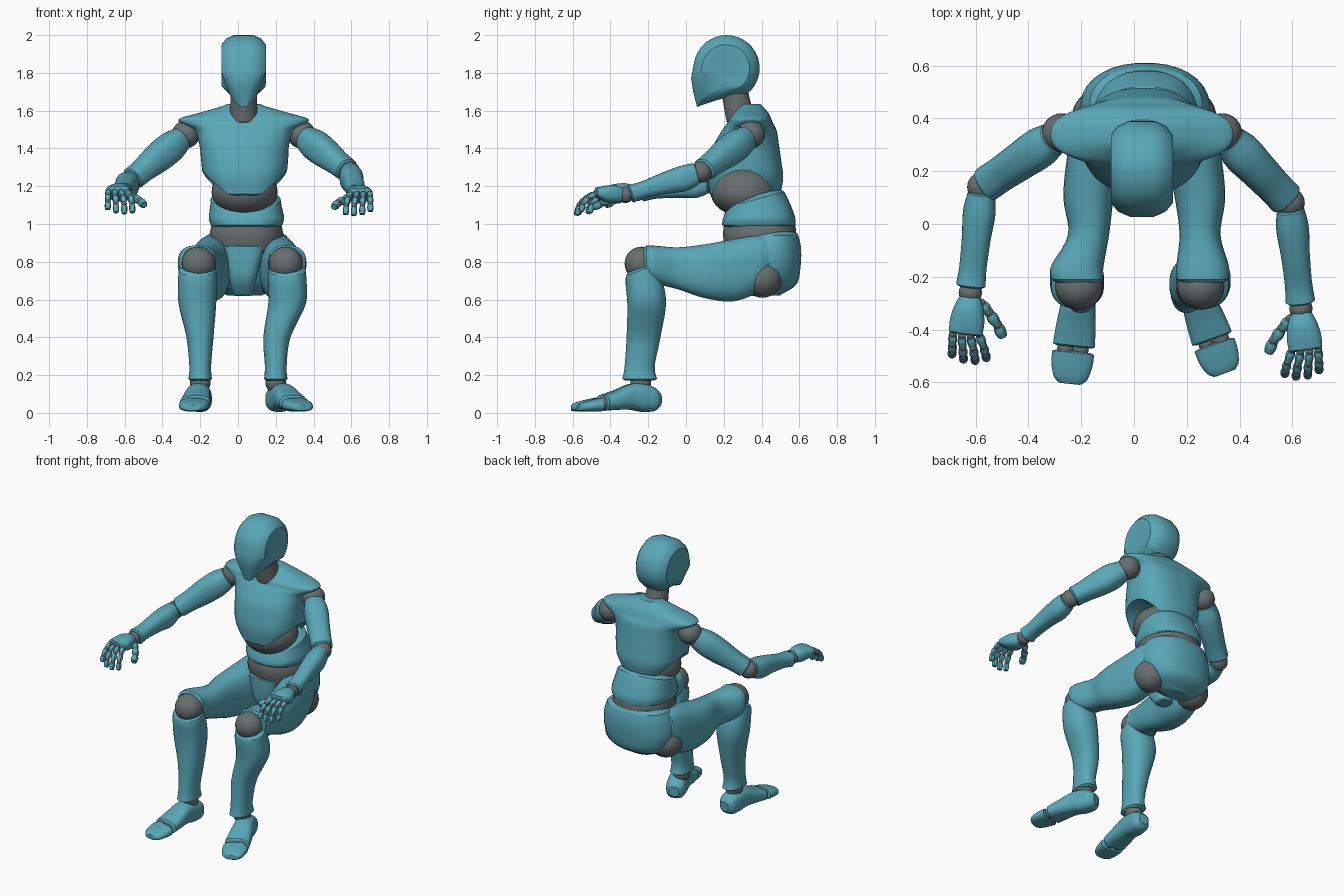
import bpy, bmesh
from math import sin, cos, pi, radians
from mathutils import Vector as V

if "Cube" in bpy.data.objects:
    bpy.data.objects.remove(bpy.data.objects["Cube"])


def material(name, rgb):
    m = bpy.data.materials.new(name)
    m.diffuse_color = (*rgb, 1)
    m.use_nodes = True
    m.node_tree.nodes["Principled BSDF"].inputs["Base Color"].default_value = m.diffuse_color
    return m


TEAL = material("teal_shell", (0.10, 0.39, 0.48))
GREY = material("dark_joint", (0.14, 0.16, 0.16))
X, Y, Z = V((1, 0, 0)), V((0, 1, 0)), V((0, 0, 1))


def shade(o):
    bpy.ops.object.select_all(action='DESELECT')
    o.select_set(True)
    bpy.context.view_layer.objects.active = o
    bpy.ops.object.shade_smooth_by_angle(angle=radians(32))


def skin(name, mat, loops):
    """Closed surface through a list of equal point loops."""
    bm = bmesh.new()
    vs = [[bm.verts.new(p) for p in lp] for lp in loops]
    n = len(vs[0])
    for a, b in zip(vs, vs[1:]):
        for i in range(n):
            bm.faces.new((a[i], a[(i + 1) % n], b[(i + 1) % n], b[i]))
    bm.faces.new(vs[0])
    bm.faces.new(vs[-1])
    bmesh.ops.recalc_face_normals(bm, faces=bm.faces)
    me = bpy.data.meshes.new(name)
    bm.to_mesh(me)
    bm.free()
    o = bpy.data.objects.new(name, me)
    bpy.context.collection.objects.link(o)
    me.materials.append(mat)
    shade(o)
    return o


def loft(name, mat, rings, u=X, v=Y, e=2.3, n=32, steps=5):
    """Superellipse rings (x, y, z, half_u, half_v, tilt) joined by a smooth spline."""
    r = [tuple(q) + (0,) * (6 - len(q)) for q in rings]
    r = [r[0]] + r + [r[-1]]
    dense = []
    for k in range(1, len(r) - 2):
        for s in range(steps):
            t = s / steps
            dense.append([.5 * (2 * b + (c - a) * t + (2 * a - 5 * b + 4 * c - d) * t * t
                                + (3 * b - a - 3 * c + d) * t ** 3)
                          for a, b, c, d in zip(*r[k - 1:k + 3])])
    dense.append(list(r[-1]))

    def cap(end, near):
        step = (V(end[:3]) - V(near[:3])).normalized() * min(end[3:5]) * .15
        return [*(V(end[:3]) + step), end[3] * .82, end[4] * .82, end[5]]
    dense = [cap(dense[0], dense[1])] + dense + [cap(dense[-1], dense[-2])]

    def sp(c):
        return (abs(c) ** (2 / e)) * (1 if c > 0 else -1)
    loops = []
    for x, y, z, a, b, k in dense:
        loop = []
        for i in range(n):
            t = 2 * pi * (i + .5) / n
            q = V((x, y, z)) + u * a * sp(cos(t)) + v * b * sp(sin(t))
            q.z += k * (q.y - y)
            loop.append(q)
        loops.append(loop)
    return skin(name, mat, loops)


def limb(name, mat, p0, p1, prof, up=Z, e=2.3, n=32):
    """Loft from p0 to p1; prof = (t, half_width, half_height, shift_up)."""
    p0, p1 = V(p0), V(p1)
    d = p1 - p0
    v = (up - up.project(d)).normalized()
    u = v.cross(d).normalized()
    return loft(name, mat, [(*(p0 + d * t + v * s), a, b) for t, a, b, s in prof], u, v, e, n)


def ball(name, c, r, s=(1, 1, 1)):
    seg = 32 if r > .03 else 12
    bpy.ops.mesh.primitive_uv_sphere_add(segments=seg, ring_count=seg // 2, radius=r, location=c)
    o = bpy.context.object
    o.name, o.scale = name, s
    o.data.materials.append(GREY)
    shade(o)


# Head: helmet side profile stepped in width, tapering towards the chin
def face(x, y, z):
    f = min(1, max(0, (1.80 - z) / .18)) * min(1, max(0, (.3 - y) / .16))
    return (.03 + x * (1 - .6 * f), y, z)


prof = [(.215 + .175 * cos(radians(a)), 1.825 + .175 * sin(radians(a))) for a in range(-50, 171, 10)]
prof += [(.032, 1.80), (.027, 1.77), (.038, 1.70), (.058, 1.62), (.13, 1.645), (.21, 1.67)]
widths = [(-.113, .45), (-.117, .6), (-.117, .72), (-.092, .9), (-.05, 1)]
widths += [(-x, s) for x, s in reversed(widths)]
skin("head", TEAL, [[face(x, .2 + (y - .2) * s, 1.82 + (z - 1.82) * s) for y, z in prof]
                    for x, s in widths])
loft("neck", GREY, [(.03, .30, 1.54, .08, .085), (.03, .275, 1.62, .072, .075), (.03, .255, 1.72, .07, .07)], e=2)

# Chest shell with arched openings over the abdomen
chest = loft("chest", TEAL, [
    (.035, .315, 1.17, .18, .19, .06), (.035, .315, 1.25, .218, .20), (.035, .315, 1.33, .23, .19),
    (.033, .32, 1.42, .238, .172), (.032, .335, 1.495, .265, .145), (.03, .34, 1.535, .335, .12),
    (.03, .34, 1.56, .335, .11), (.03, .345, 1.59, .23, .09), (.03, .345, 1.625, .11, .06)], e=2.5, n=48)
bpy.ops.mesh.primitive_cylinder_add(vertices=48, radius=.165, depth=1, location=(.03, .30, 1.12), rotation=(0, pi / 2, 0))
cutter = bpy.context.object
cutter.name = "chest_cutter"
cut = chest.modifiers.new("arch", 'BOOLEAN')
cut.operation, cut.object = 'DIFFERENCE', cutter
bpy.context.view_layer.objects.active = chest
bpy.ops.object.modifier_apply(modifier="arch")
bpy.data.objects.remove(cutter)
shade(chest)

# Waist and pelvis
ball("abdomen", (.035, .305, 1.17), .175, (1, 1, .75))
loft("belt", TEAL, [(.045, .385, .995, .19, .195), (.045, .385, 1.03, .2, .192, .05),
                    (.042, .375, 1.09, .19, .17, .2), (.04, .37, 1.13, .185, .15, .28)], e=2.4)
loft("waist_joint", GREY, [(.045, .39, .86, .18, .18), (.045, .39, .94, .195, .195),
                           (.045, .39, 1.02, .18, .185)], e=2.2)
loft("pelvis", TEAL, [(.035, .45, .63, .11, .06), (.035, .455, .68, .195, .13), (.04, .44, .77, .242, .167),
                      (.045, .43, .87, .242, .18), (.045, .455, .94, .212, .14)], e=2.2)
loft("groin_plate", TEAL, [(.025, .32, .625, .05, .05), (.025, .28, .72, .075, .07),
                           (.03, .26, .88, .11, .06)], e=2.8)

# Per side: hip x, mid thigh x, knee x, ankle x, heel, toe tip
LEGS = {"right": (-1, -.135, -.172, -.215, -.2, (-.195, -.14, 0), (-.243, -.61, 0)),
        "left": (1, .212, .25, .26, .2, (.19, -.14, 0), (.345, -.57, 0))}
for side, (s, hip, mid, knee, ankle, heel, toe) in LEGS.items():
    ball(side + "_hip_joint", (hip - s * .005, .405, .715), .105)
    loft(side + "_thigh", TEAL, [
        (hip, .44, .83, .075, .10), (hip, .38, .79, .098, .15), (hip * .6 + mid * .4, .25, .755, .105, .165),
        (mid, .1, .75, .096, .143), (mid, -.04, .765, .078, .112), (knee, -.16, .785, .1, .1),
        (knee, -.21, .80, .098, .087)], X, Z, 2.5)
    ball(side + "_knee_joint", (knee * .97, -.235, .79), .09)
    loft(side + "_shin", TEAL, [
        (ankle, -.245, .18, .062, .092), (ankle, -.245, .25, .058, .08), (ankle * .9 + knee * .1, -.225, .4, .072, .09),
        (knee, -.208, .58, .1, .103, .1), (knee, -.228, .71, .102, .092, .3), (knee, -.235, .755, .098, .083, .35)], e=2.3)
    ball(side + "_ankle_joint", (ankle, -.24, .16), .055)
    # foot and toe cap, profile given by distance from the heel
    limb(side + "_foot", TEAL, heel, toe, [
        (.01, .04, .04, .07), (.07, .06, .062, .072), (.2, .064, .075, .08), (.35, .066, .068, .085),
        (.52, .075, .052, .068), (.68, .08, .041, .052)], e=2.6)
    limb(side + "_toe_cap", TEAL, heel, toe, [
        (.74, .08, .036, .043), (.84, .078, .031, .038), (.94, .065, .024, .032), (.985, .045, .018, .028)], e=2.6)
    h, t = V(heel), V(toe)
    inner = (t - h).cross(Z).normalized() * .03 * s
    ball(side + "_toe_joint", h.lerp(t, .71) - inner + Z * .05, .032)
    ball(side + "_toe_joint_outer", h.lerp(t, .71) + inner + Z * .042, .028)

# Per side: shoulder, elbow, wrist
ARMS = {"right": (-1, (-.275, .345, 1.475), (-.575, .14, 1.225), (-.62, -.25, 1.165)),
        "left": (1, (.335, .345, 1.475), (.59, .08, 1.275), (.632, -.31, 1.155))}
for side, (s, sh, el, wr) in ARMS.items():
    ball(side + "_shoulder_joint", sh, .074)
    limb(side + "_upper_arm", TEAL, sh, el, [
        (.1, .062, .065, 0), (.28, .077, .08, 0), (.5, .073, .078, 0), (.75, .068, .064, 0),
        (.93, .068, .06, 0)], e=2.4)
    ball(side + "_elbow_joint", el, .057)
    limb(side + "_forearm", TEAL, el, wr, [
        (.07, .052, .058, 0), (.25, .062, .068, -.005), (.5, .055, .057, 0), (.78, .052, .045, 0),
        (.95, .056, .049, 0)], e=2.5)
    w = V(wr)
    ball(side + "_wrist_joint", w + V((0, -.01, 0)), .044)
    limb(side + "_palm", TEAL, w + V((0, -.025, 0)), w + V((s * .018, -.165, .008)), [
        (.05, .042, .038, 0), (.35, .058, .048, 0), (.7, .066, .042, 0), (1, .063, .026, .004)], e=2.5)
    # digits: chains of bones with small joints
    digits = []
    for i in range(4):
        p = w + V((s * (.066 - .033 * i), -.166 - .006 * (i in (1, 2)), .006))
        out = s * (.002 - .006 * i)
        k = (.85, 1, 1.05, 1)[i]
        digits.append((f"finger_{i + 1}", .0175, [p, p + k * V((out, -.045, -.022)),
                       p + k * V((out * 1.6, -.08, -.06)), p + k * V((out * 1.8, -.095, -.115))]))
    p = w + V((-s * .04, -.05, -.012))
    digits.append(("thumb", .022, [p, p + V((-s * .03, -.035, -.015)), p + V((-s * .062, -.08, -.03)),
                                   p + V((-s * .085, -.13, -.055))]))
    for name, r, pts in digits:
        for j in range(3):
            ball(f"{side}_{name}_joint_{j + 1}", pts[j], r * .85)
            limb(f"{side}_{name}_bone_{j + 1}", TEAL, pts[j], pts[j + 1], [
                (.18, r * .85, r * .85, 0), (.5, r, r, 0), (.9, r * .8, r * .8, 0)], up=X, n=12)
